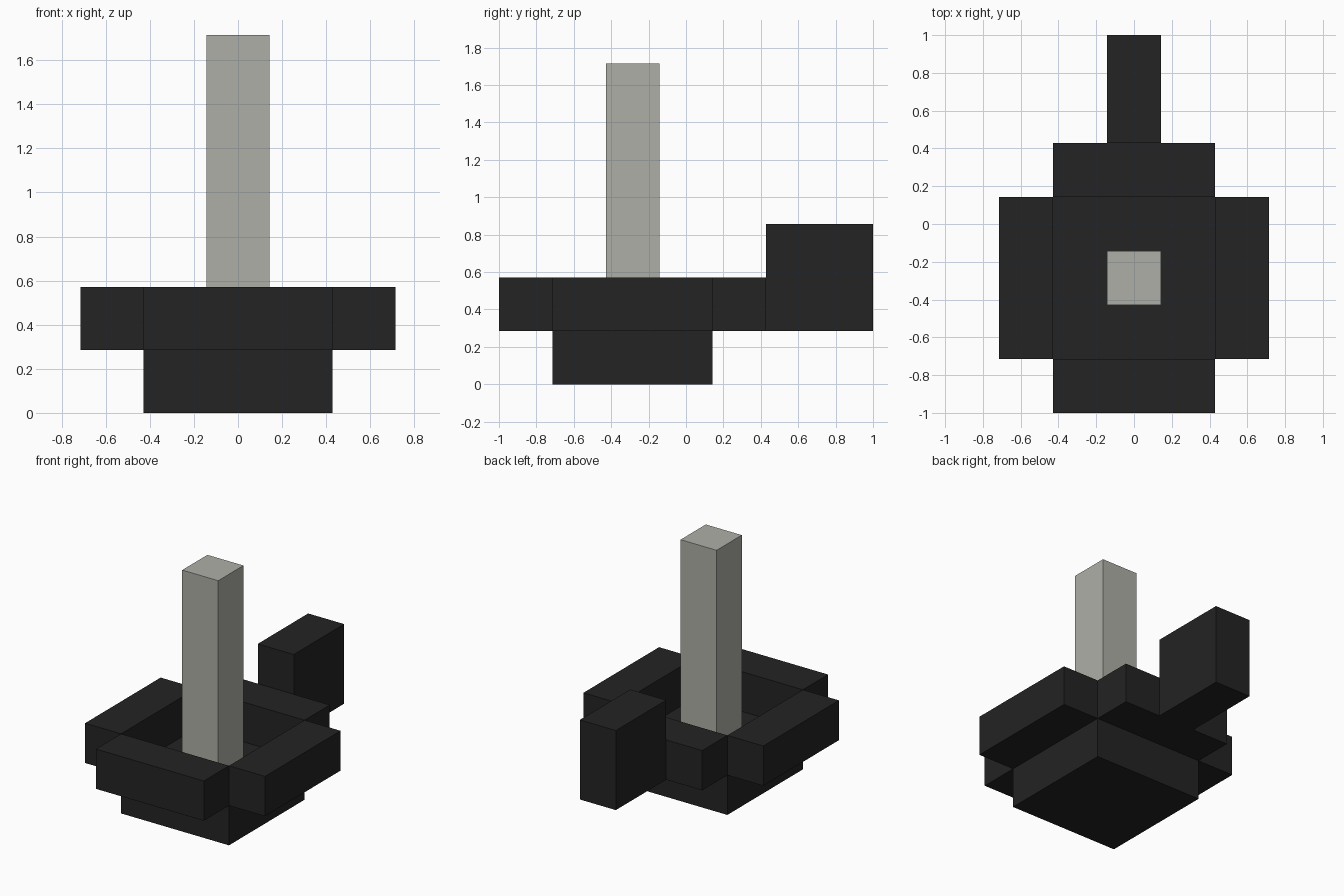
import bpy

if "Cube" in bpy.data.objects:
    bpy.data.objects.remove(bpy.data.objects["Cube"], do_unlink=True)

U = 2 / 7  # the whole model sits on a grid of seven units along its depth


def material(name, color):
    mat = bpy.data.materials.new(name)
    mat.use_nodes = True
    mat.diffuse_color = color
    bsdf = next(n for n in mat.node_tree.nodes if n.type == 'BSDF_PRINCIPLED')
    bsdf.inputs["Base Color"].default_value = color
    return mat


def box(name, low, high, mat):
    """Box between two corners given in grid units."""
    centre = [(a + b) / 2 * U for a, b in zip(low, high)]
    size = [(b - a) * U for a, b in zip(low, high)]
    bpy.ops.mesh.primitive_cube_add(size=1, location=centre)
    ob = bpy.context.object
    ob.name = name
    ob.scale = size
    bpy.ops.object.transform_apply(location=False, rotation=False, scale=True)
    ob.data.materials.append(mat)
    return ob


iron = material("black iron", (0.017, 0.017, 0.017, 1))
wax = material("pale wax", (0.43, 0.43, 0.39, 1))

# Square dish floor
box("dish_base", (-1.5, -2.5, 0), (1.5, 0.5, 1), iron)

# Raised rim on four sides, just outside the floor
box("front_rim", (-1.5, -3.5, 1), (1.5, -2.5, 2), iron)
box("back_rim", (-1.5, 0.5, 1), (1.5, 1.5, 2), iron)
box("left_rim", (1.5, -2.5, 1), (2.5, 0.5, 2), iron)
box("right_rim", (-2.5, -2.5, 1), (-1.5, 0.5, 2), iron)

# Upright handle behind the dish
box("handle", (-0.5, 1.5, 1), (0.5, 3.5, 3), iron)

# Candle standing on the middle of the floor
box("candle", (-0.5, -1.5, 1), (0.5, -0.5, 6), wax)
